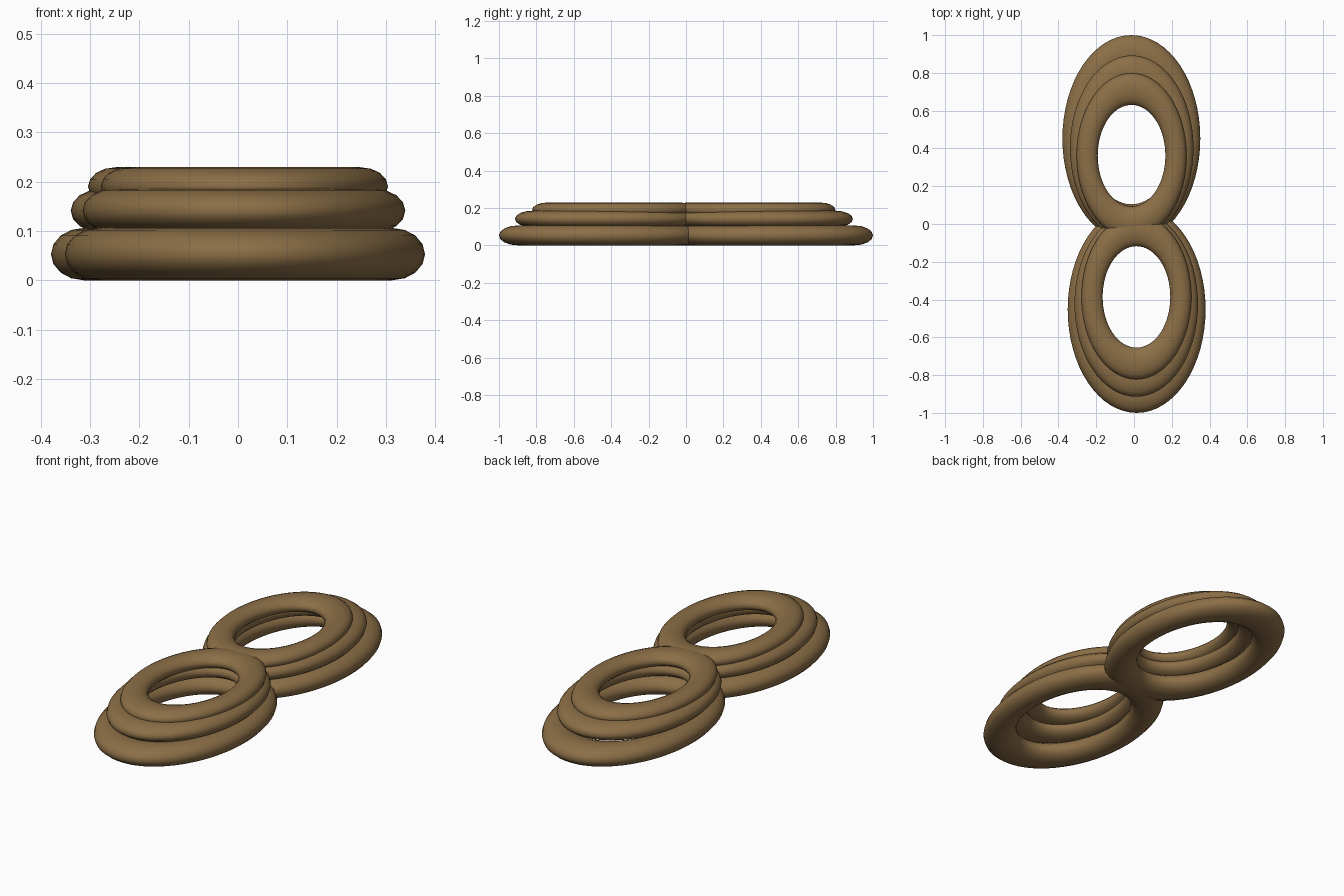
import bpy, math

if "Cube" in bpy.data.objects:
    bpy.data.objects.remove(bpy.data.objects["Cube"])

brown = bpy.data.materials.new("warm_brown")
brown.diffuse_color = (0.26, 0.157, 0.062, 1)
brown.use_nodes = True
brown.node_tree.nodes["Principled BSDF"].inputs["Base Color"].default_value = brown.diffuse_color

STRETCH = 1.5   # rings are ovals, longer along y


def oval_ring(name, cx, cy, cz, outer, inner, half_h):
    """Torus stretched along y with a flattened cross-section."""
    major, minor = (outer + inner) / 2, (outer - inner) / 2
    bpy.ops.mesh.primitive_torus_add(major_radius=major, minor_radius=minor,
                                     major_segments=64, minor_segments=16)
    ob = bpy.context.object
    ob.name = name
    for v in ob.data.vertices:
        v.co.y *= STRETCH
        v.co.z *= half_h / minor
    ob.location = (cx, cy, cz)
    ob.data.materials.append(brown)
    bpy.ops.object.shade_smooth()


# layer: name, height, outer and inner x radius, half height, back y, front y, x offset
layers = [
    ("bottom_ring", 0.053, 0.365, 0.232, 0.053, 0.4525, -0.4525, 0.014),
    ("middle_ring", 0.141, 0.327, 0.205, 0.044, 0.402, -0.424, 0.012),
    ("top_ring", 0.190, 0.291, 0.179, 0.039, 0.362, -0.386, 0.013),
]

# two stacks of three rings meeting in the middle
for name, z, outer, inner, h, yb, yf, dx in layers:
    oval_ring("back_" + name, -dx, yb, z, outer, inner, h)
    oval_ring("front_" + name, dx, yf, z, outer, inner, h)
